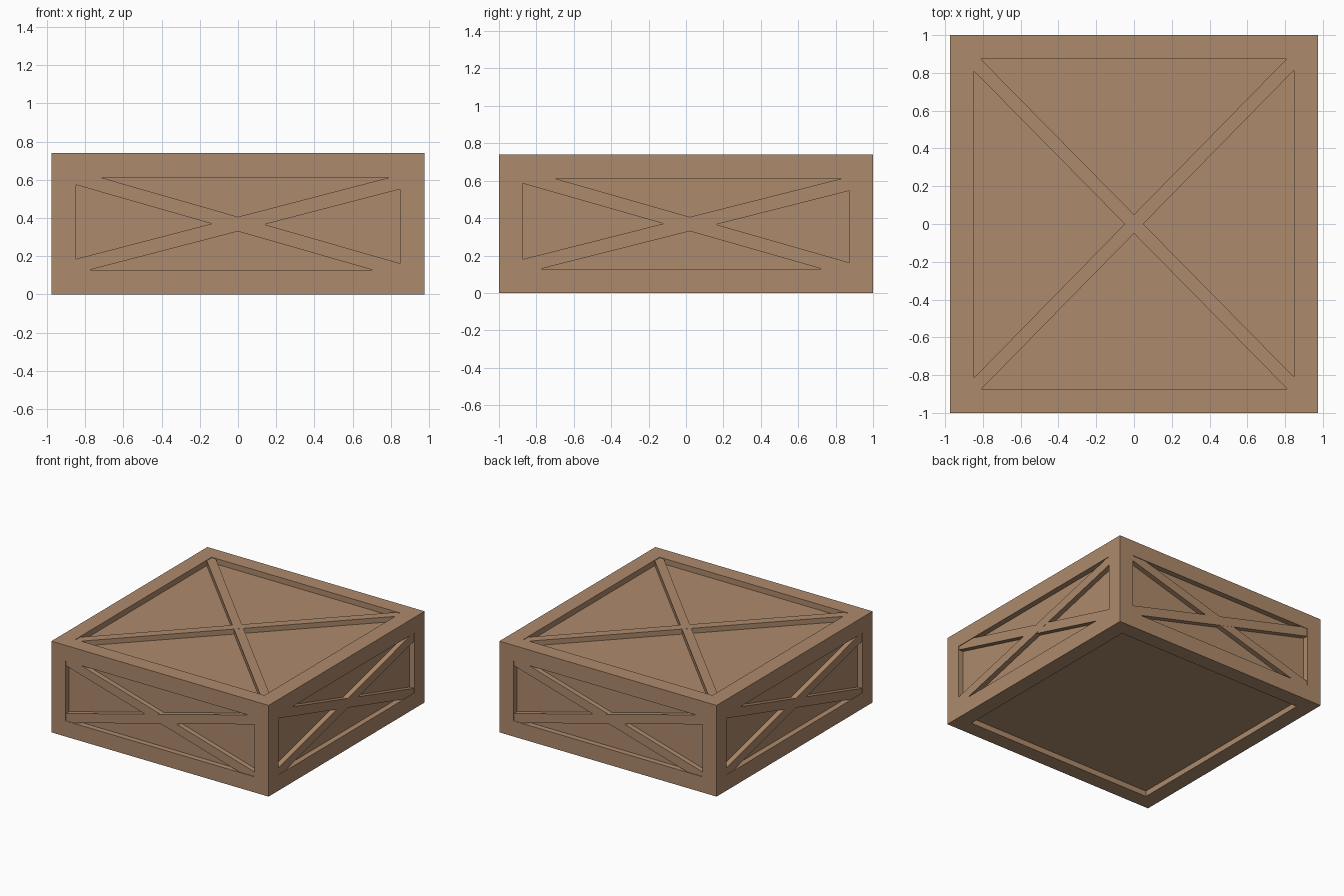
import bpy, bmesh, math
from mathutils import Vector, Matrix

if "Cube" in bpy.data.objects:
    bpy.data.objects.remove(bpy.data.objects["Cube"])

W, D, H = 1.95, 2.0, 0.74      # crate size
FRAME, DEPTH = 0.127, 0.045    # border width and panel recess

wood = bpy.data.materials.new("brown wood")
wood.diffuse_color = (0.42, 0.255, 0.15, 1)
wood.use_nodes = True
wood.node_tree.nodes["Principled BSDF"].inputs["Base Color"].default_value = wood.diffuse_color


def finish(name, bm):
    bmesh.ops.recalc_face_normals(bm, faces=bm.faces)
    me = bpy.data.meshes.new(name)
    bm.to_mesh(me)
    bm.free()
    me.materials.append(wood)
    ob = bpy.data.objects.new(name, me)
    bpy.context.collection.objects.link(ob)
    return ob


# Crate body: a box with a recessed panel on all six sides
bm = bmesh.new()
bmesh.ops.create_cube(bm, size=1, matrix=Matrix.Translation((0, 0, H / 2)) @ Matrix.Diagonal((W, D, H, 1)))
panels = list(bm.faces)
bmesh.ops.inset_individual(bm, faces=panels, thickness=FRAME, use_even_offset=True)
for face in panels:
    n = face.normal.copy()
    new = bmesh.ops.extrude_discrete_faces(bm, faces=[face])["faces"]
    bmesh.ops.translate(bm, verts=new[0].verts, vec=-n * DEPTH)
finish("crate_body", bm)


def brace(name, origin, u, v, slope, width, reach):
    """Diagonal board on a panel; its ends are buried in the frame."""
    u, v = Vector(u), Vector(v)
    n = u.cross(v)
    bm = bmesh.new()
    corners = [(-reach, -width / 2), (reach, -width / 2), (reach, width / 2), (-reach, width / 2)]
    base = [bm.verts.new(Vector(origin) + u * a + v * (a * slope + b) - n * 0.06) for a, b in corners]
    face = bm.faces.new(base)
    top = bmesh.ops.extrude_face_region(bm, geom=[face])["geom"]
    bmesh.ops.translate(bm, verts=[g for g in top if isinstance(g, bmesh.types.BMVert)], vec=n * 0.056)
    finish(name, bm)


# Crossed braces on the four walls and the lid
up = (0, 0, 1)
sides = [
    ("front", (0, -D / 2, 0.368), (1, 0, 0), up, 0.26, -0.287, 0.076, 0.9),
    ("back", (0, D / 2, 0.368), (-1, 0, 0), up, 0.26, -0.287, 0.076, 0.9),
    ("right", (W / 2, 0.02, 0.368), (0, 1, 0), up, 0.253, -0.286, 0.076, 0.92),
    ("left", (-W / 2, -0.02, 0.368), (0, -1, 0), up, 0.253, -0.286, 0.076, 0.92),
    ("top", (0, 0, H), (1, 0, 0), (0, 1, 0), 1.02, -1.015, 0.1, 0.89),
]
for side, origin, u, v, rise, fall, width, reach in sides:
    brace(side + "_rising_brace", origin, u, v, rise, width, reach)
    # a hair lower so the crossing boards do not share a plane
    n = Vector(u).cross(Vector(v))
    brace(side + "_falling_brace", Vector(origin) - n * 0.001, u, v, fall, width, reach)
